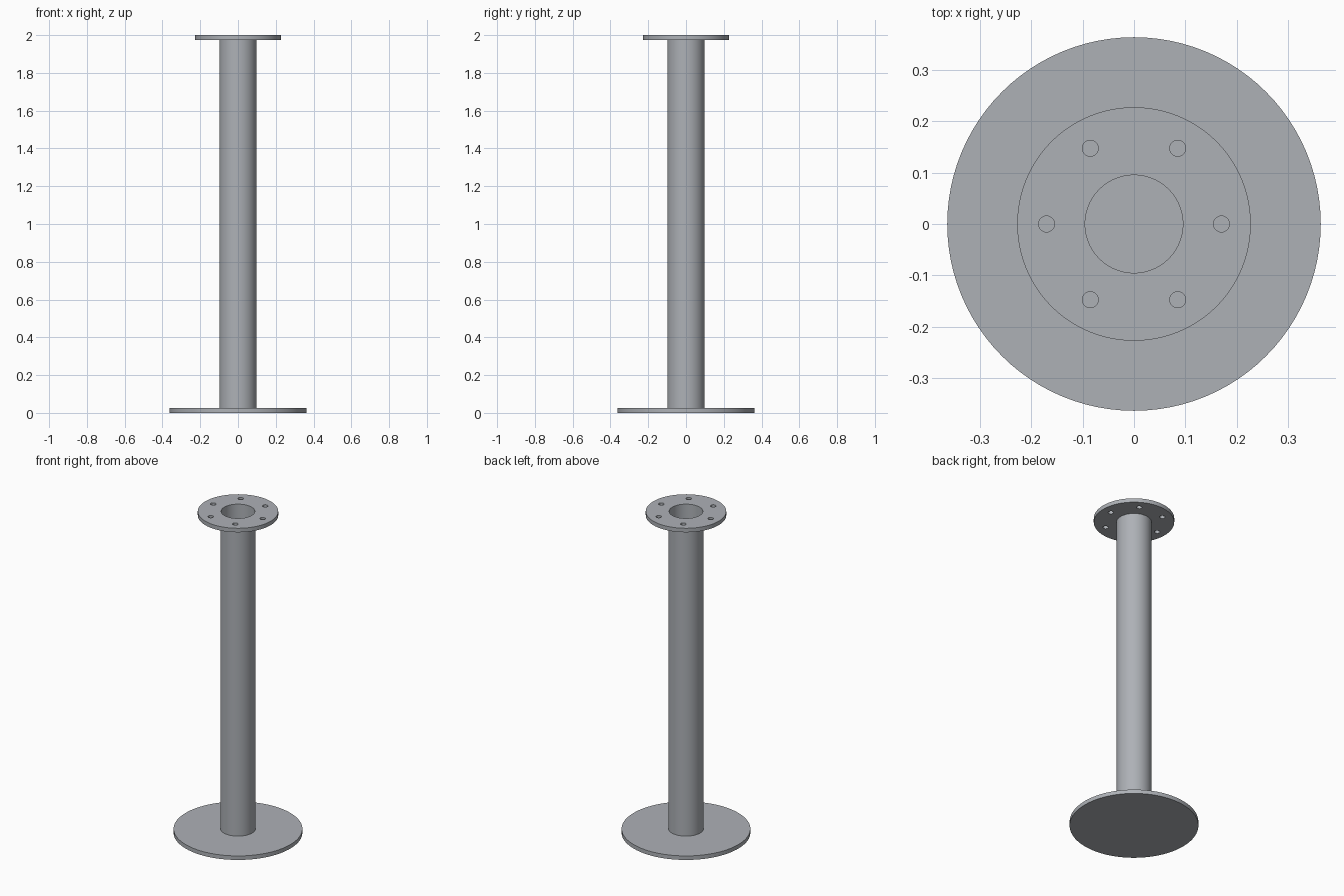
import bpy, bmesh, math

if "Cube" in bpy.data.objects:
    bpy.data.objects.remove(bpy.data.objects["Cube"])

steel = bpy.data.materials.new("steel grey")
steel.diffuse_color = (0.42, 0.44, 0.47, 1)
steel.use_nodes = True
steel.node_tree.nodes["Principled BSDF"].inputs["Base Color"].default_value = steel.diffuse_color

SEG = 96


def finish(obj):
    obj.data.materials.clear()
    obj.data.materials.append(steel)
    bpy.ops.object.select_all(action='DESELECT')
    obj.select_set(True)
    bpy.context.view_layer.objects.active = obj
    bpy.ops.object.shade_smooth_by_angle(angle=math.radians(30))


def disc(name, radius, z0, z1, x=0.0, y=0.0, seg=SEG):
    bpy.ops.mesh.primitive_cylinder_add(vertices=seg, radius=radius, depth=z1 - z0,
                                        location=(x, y, (z0 + z1) / 2))
    obj = bpy.context.object
    obj.name = name
    return obj


def tube(name, r_in, r_out, z0, z1):
    # closed rectangular profile swept around the z axis
    bm = bmesh.new()
    rings = []
    for r, z in ((r_out, z0), (r_out, z1), (r_in, z1), (r_in, z0)):
        rings.append([bm.verts.new((r * math.cos(a), r * math.sin(a), z))
                      for a in (2 * math.pi * i / SEG for i in range(SEG))])
    for k in range(4):
        a, b = rings[k], rings[(k + 1) % 4]
        for i in range(SEG):
            j = (i + 1) % SEG
            bm.faces.new((a[i], a[j], b[j], b[i]))
    bmesh.ops.recalc_face_normals(bm, faces=bm.faces)
    mesh = bpy.data.meshes.new(name)
    bm.to_mesh(mesh)
    bm.free()
    obj = bpy.data.objects.new(name, mesh)
    bpy.context.collection.objects.link(obj)
    return obj


# Solid round foot and hollow column
finish(disc("base_plate", 0.363, 0, 0.025))
finish(tube("column_pipe", 0.095, 0.099, 0.025, 1.975))

# Top ring flange with six bolt holes
flange = tube("top_flange", 0.095, 0.227, 1.975, 2.0)
for i in range(6):
    a = math.radians(60 * i)
    cutter = disc(f"bolt_hole_cutter_{i + 1}", 0.0155, 1.95, 2.03,
                  0.17 * math.cos(a), 0.17 * math.sin(a), 32)
    cutter.hide_render = True
    cutter.hide_set(True)
    mod = flange.modifiers.new(f"bolt_hole_{i + 1}", 'BOOLEAN')
    mod.operation = 'DIFFERENCE'
    mod.solver = 'EXACT'
    mod.object = cutter

# Bake the holes into the flange and drop the cutters
bpy.context.view_layer.update()
baked = bpy.data.meshes.new_from_object(
    flange.evaluated_get(bpy.context.evaluated_depsgraph_get()))
flange.modifiers.clear()
flange.data = baked
for obj in [o for o in bpy.data.objects if o.name.startswith("bolt_hole_cutter")]:
    bpy.data.objects.remove(obj)
finish(flange)
